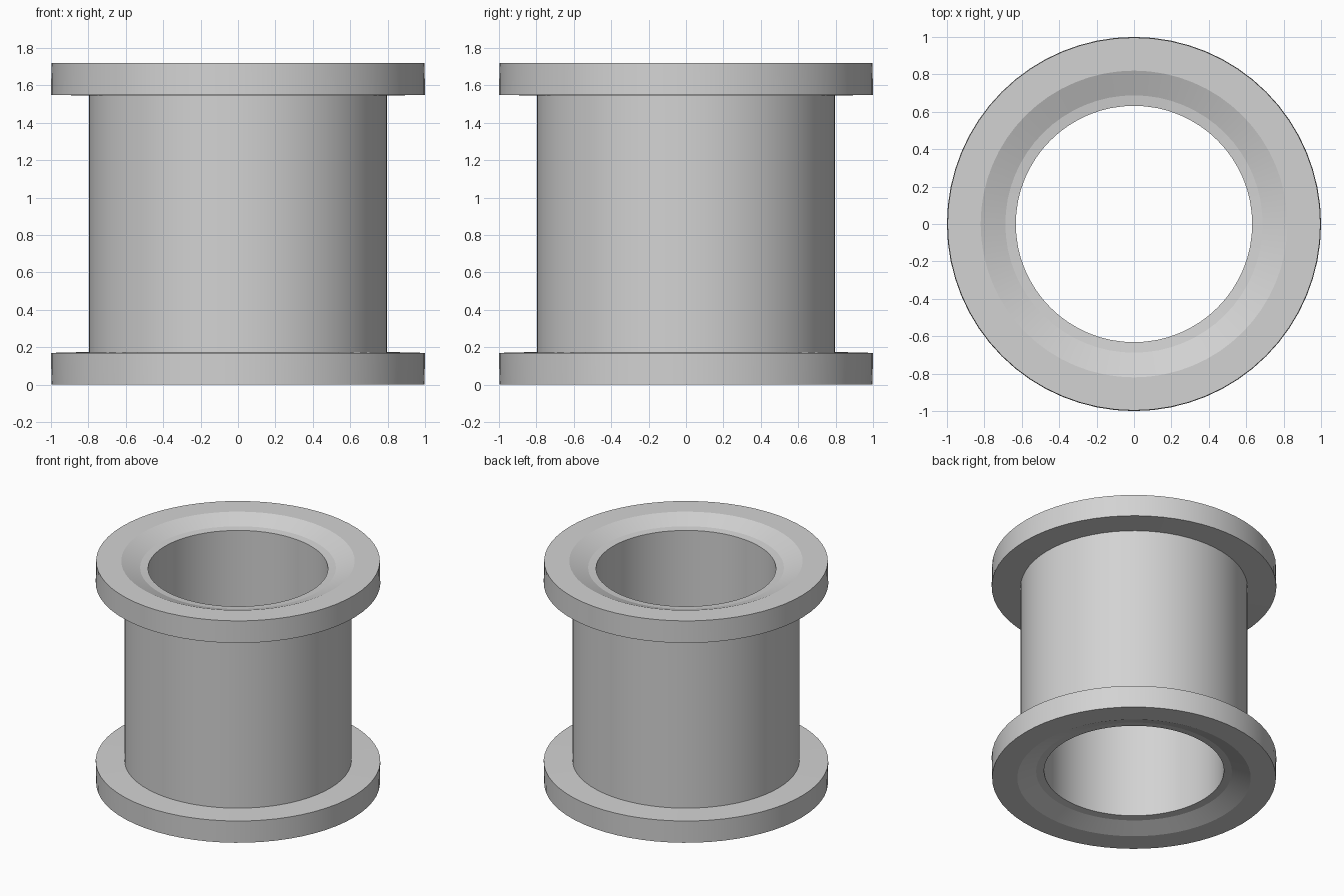
import bpy, bmesh, math

cube = bpy.data.objects.get("Cube")
if cube:
    bpy.data.objects.remove(cube, do_unlink=True)

HEIGHT = 1.72
SEGMENTS = 64

# Plain grey material
grey = bpy.data.materials.new("light_grey")
grey.use_nodes = True
colour = (0.65, 0.65, 0.65, 1)
grey.diffuse_color = colour
grey.node_tree.nodes["Principled BSDF"].inputs["Base Color"].default_value = colour


def lathe(name, profile):
    """Revolve a closed (radius, z) profile around the z axis."""
    bm = bmesh.new()
    rings = []
    for r, z in profile:
        rings.append([bm.verts.new((r * math.cos(a), r * math.sin(a), z))
                      for a in (2 * math.pi * i / SEGMENTS for i in range(SEGMENTS))])
    for k, ring in enumerate(rings):
        after = rings[(k + 1) % len(rings)]
        for i in range(SEGMENTS):
            j = (i + 1) % SEGMENTS
            bm.faces.new((ring[i], ring[j], after[j], after[i]))
    bmesh.ops.recalc_face_normals(bm, faces=bm.faces)
    mesh = bpy.data.meshes.new(name)
    bm.to_mesh(mesh)
    bm.free()
    mesh.materials.append(grey)
    obj = bpy.data.objects.new(name, mesh)
    bpy.context.collection.objects.link(obj)
    return obj


# Lower half, from bore lip over the dished face and flange to the barrel
lower = [(0.632, 0.058), (0.688, 0.052), (0.82, 0), (0.997, 0),
         (1, 0.17), (0.797, 0.175)]
upper = [(r, HEIGHT - z) for r, z in reversed(lower)]
spool = lathe("flanged_sleeve", lower + upper)

# Smooth round walls, crisp profile edges
bpy.ops.object.select_all(action='DESELECT')
spool.select_set(True)
bpy.context.view_layer.objects.active = spool
bpy.ops.object.shade_smooth_by_angle(angle=math.radians(12))
